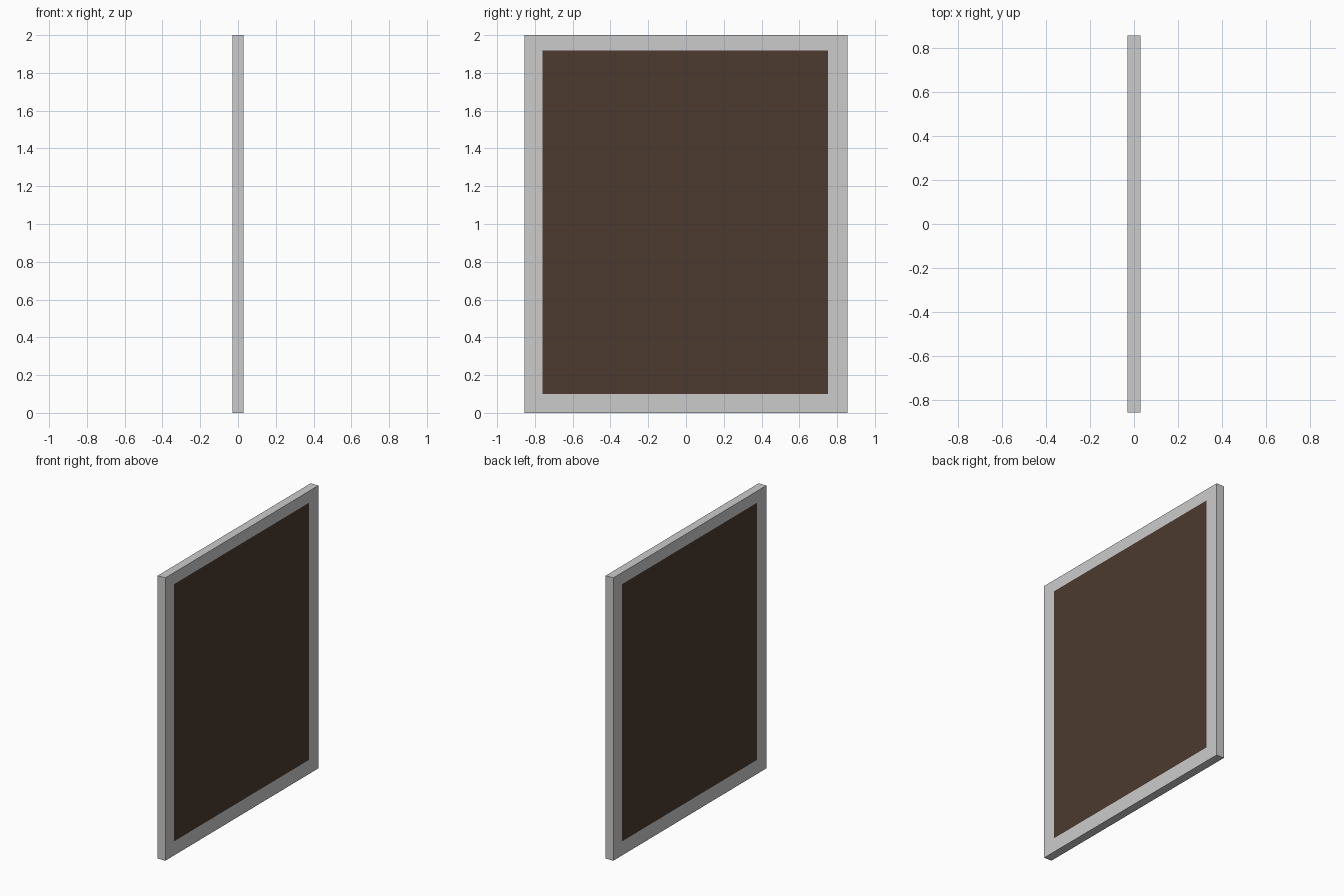
import bpy, bmesh

if "Cube" in bpy.data.objects:
    bpy.data.objects.remove(bpy.data.objects["Cube"])

HALF_T, HALF_W, HEIGHT = 0.03, 0.855, 2.0
Y0, Y1, Z0, Z1 = -0.76, 0.753, 0.10, 1.918   # panel bounds on the +x side


def finish(name, bm):
    mesh = bpy.data.meshes.new(name)
    bm.to_mesh(mesh)
    bm.free()
    obj = bpy.data.objects.new(name, mesh)
    bpy.context.collection.objects.link(obj)
    return obj


def panel_corner(co):
    # the far side is the near side turned half round the vertical axis
    side = 1 if co.x > 0 else -1
    y = Y1 if co.y * side > 0 else Y0
    return (co.x, y * side, Z1 if co.z > HEIGHT / 2 else Z0)


# Frame: thin upright slab with both large faces inset and opened
bm = bmesh.new()
bmesh.ops.create_cube(bm, size=1)
for v in bm.verts:
    v.co = (v.co.x * 2 * HALF_T, v.co.y * 2 * HALF_W, (v.co.z + 0.5) * HEIGHT)
bm.normal_update()
large = [f for f in bm.faces if abs(f.normal.x) > 0.9]
bmesh.ops.inset_individual(bm, faces=large, thickness=0.09)
for f in large:
    for v in f.verts:
        v.co = panel_corner(v.co)

# Panels: the flush inset faces, kept as their own part
panels = bmesh.new()
for f in large:
    panels.faces.new([panels.verts.new(v.co) for v in f.verts])
bmesh.ops.delete(bm, geom=large, context='FACES')
finish("board_frame", bm)

brown = bpy.data.materials.new("dark_brown")
brown.diffuse_color = (0.073, 0.043, 0.029, 1)
brown.use_nodes = True
brown.node_tree.nodes["Principled BSDF"].inputs["Base Color"].default_value = brown.diffuse_color
finish("board_panels", panels).data.materials.append(brown)
